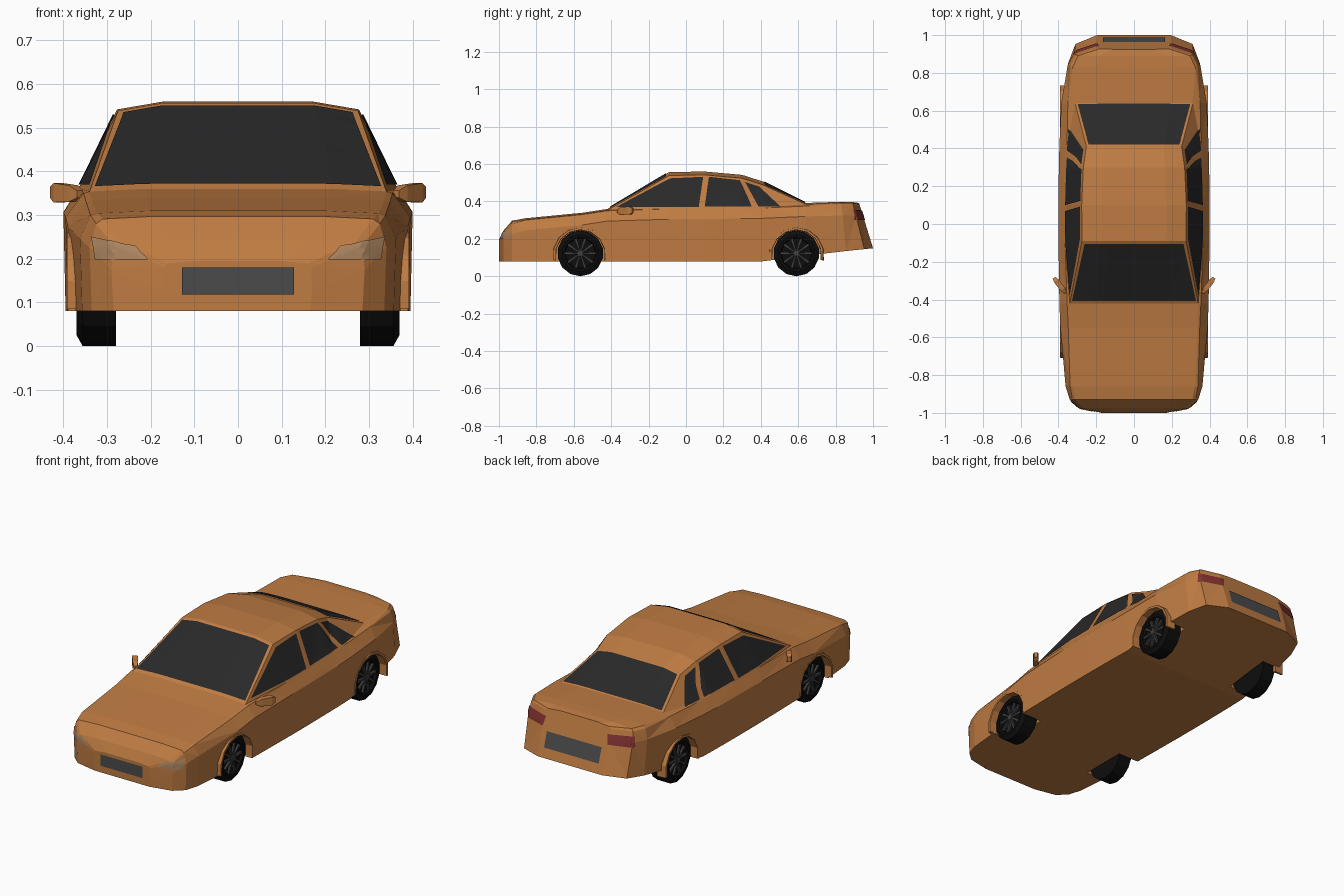
import bpy, bmesh
from math import sin, cos, pi, radians
from mathutils import Vector
from mathutils.bvhtree import BVHTree

if "Cube" in bpy.data.objects:
    bpy.data.objects.remove(bpy.data.objects["Cube"])


def material(name, rgb):
    m = bpy.data.materials.new(name)
    m.diffuse_color = (*rgb, 1)
    m.use_nodes = True
    m.node_tree.nodes["Principled BSDF"].inputs["Base Color"].default_value = m.diffuse_color
    return m


PAINT = material("paint", (0.52, 0.20, 0.055))
GLASS = material("glass", (0.022, 0.022, 0.022))
RUBBER = material("rubber", (0.004, 0.004, 0.004))
METAL = material("metal", (0.05, 0.05, 0.05))
PLATE = material("plate", (0.07, 0.07, 0.07))
LENS = material("lens", (0.42, 0.24, 0.12))
RED = material("red_lens", (0.22, 0.03, 0.03))


def add_loft(bm, rings):
    """Skin a row of equal closed rings and cap both ends."""
    vs = [[bm.verts.new(p) for p in r] for r in rings]
    n = len(vs[0])
    for a, b in zip(vs, vs[1:]):
        for i in range(n):
            bm.faces.new((a[i], a[(i + 1) % n], b[(i + 1) % n], b[i]))
    bm.faces.new(vs[0])
    bm.faces.new(vs[-1])


def finish(name, bm, mat, solid=True):
    if solid:
        bmesh.ops.recalc_face_normals(bm, faces=bm.faces[:])
    me = bpy.data.meshes.new(name)
    bm.to_mesh(me)
    bm.free()
    if mat:
        me.materials.append(mat)
    ob = bpy.data.objects.new(name, me)
    bpy.context.collection.objects.link(ob)
    return ob


def loft(name, rings, mat):
    bm = bmesh.new()
    add_loft(bm, rings)
    return finish(name, bm, mat)


# Body: cross-sections along y
# y, half width, floor z, belt half width, belt z, top half width, top z, lean
STATIONS = [
    (-1.00, .170, .08, .168, .180, .160, .195, 0),
    (-.975, .290, .08, .285, .230, .270, .245, 0),
    (-.93, .340, .08, .325, .280, .310, .297, 0),
    (-.86, .362, .08, .338, .300, .322, .310, 0),
    (-.55, .390, .08, .348, .330, .335, .340, 0),
    (-.42, .395, .08, .354, .350, .340, .360, 0),
    (-.09, .400, .08, .365, .360, .275, .557, 0),
    (.10, .400, .08, .365, .362, .277, .560, 0),
    (.30, .398, .08, .360, .363, .268, .542, 0),
    (.41, .395, .08, .355, .365, .252, .507, 0),
    (.64, .385, .11, .350, .375, .312, .392, 0),
    (.83, .352, .135, .338, .380, .325, .398, .1),
    (.89, .315, .145, .308, .378, .295, .397, .25),
    (.925, .200, .15, .198, .375, .185, .392, .31),
]


def section(y, w, zb, wb, zbelt, wt, zt, lean):
    drop = .018 if zt > .5 else .006
    half = [(wt * .62, zt), (wt, zt - drop), (wb, zbelt), (w, zbelt - .055), (w - .005, zb)]
    ring = half + [(-x, z) for x, z in reversed(half)]
    return [(x, y + lean * (zt - z), z) for x, z in ring]


bm = bmesh.new()
add_loft(bm, [section(*s) for s in STATIONS])
bmesh.ops.recalc_face_normals(bm, faces=bm.faces[:])
bmesh.ops.triangulate(bm, faces=bm.faces[:])
skin = BVHTree.FromBMesh(bm)
body = finish("body", bm, PAINT)


def panel(name, corners, axis, mat, n=8, lift=.004):
    """Lay a four-cornered patch on the body, projected along an axis."""
    axis = Vector(axis)
    c = [Vector(p) for p in corners]
    bm = bmesh.new()
    grid = []
    for j in range(n + 1):
        row = []
        for i in range(n + 1):
            u, v = i / n, j / n
            p = c[0].lerp(c[1], u).lerp(c[3].lerp(c[2], u), v)
            hit, nor, _, _ = skin.ray_cast(p - axis * 2, axis)
            if hit is None:
                hit, nor, _, _ = skin.find_nearest(p)
            row.append(bm.verts.new(hit + nor * lift))
        grid.append(row)
    for a, b in zip(grid, grid[1:]):
        for i in range(n):
            bm.faces.new((a[i], a[i + 1], b[i + 1], b[i]))
    bm.normal_update()
    if sum((f.normal.dot(axis) for f in bm.faces)) > 0:
        bmesh.ops.reverse_faces(bm, faces=bm.faces[:])
    return finish(name, bm, mat, False)


# Front and rear glass, grille panel, rear plate
panel("windscreen", [(-.328, -.405, 0), (.328, -.405, 0), (.262, -.105, 0), (-.262, -.105, 0)],
      (0, 0, -1), GLASS, 12)
panel("rear_window", [(-.240, .418, 0), (.240, .418, 0), (.298, .635, 0), (-.298, .635, 0)],
      (0, 0, -1), GLASS, 12)
panel("front_plate", [(-.128, 0, .118), (.128, 0, .118), (.128, 0, .18), (-.128, 0, .18)],
      (0, 1, 0), PLATE, 4)
panel("rear_plate", [(-.165, 0, .20), (.165, 0, .20), (.165, 0, .28), (-.165, 0, .28)],
      (0, -1, 0), PLATE, 4)

SIDE_WINDOWS = {  # (y, z) corners
    "front_door_window": [(-.375, .368), (.068, .368), (.092, .530), (-.085, .522)],
    "rear_door_window": [(.100, .370), (.352, .370), (.288, .512), (.122, .530)],
    "quarter_window": [(.388, .370), (.505, .370), (.390, .478), (.315, .502)],
}


def circle(x, r, y, z, n=14):
    return [(x, y + r * sin(2 * pi * k / n), z + r * cos(2 * pi * k / n)) for k in range(n)]


TYRE = [(.28, .07), (.28, .123), (.356, .123), (.370, .098), (.368, .085), (.352, .080)]

for s, side in ((1, "left"), (-1, "right")):
    # Side glass and lamps
    for name, pts in SIDE_WINDOWS.items():
        panel(f"{side}_{name}", [(0, y, z) for y, z in pts], (-s, 0, 0), GLASS)
    panel(f"{side}_headlight", [(s * x, 0, z) for x, z in
          ((.205, .198), (.325, .198), (.334, .250), (.235, .228))], (0, 1, 0), LENS)
    panel(f"{side}_tail_light", [(s * x, 0, z) for x, z in
          ((.195, .300), (.322, .300), (.315, .355), (.185, .350))], (0, -1, 0), RED)

    # Door mirror
    mirror = []
    for t, h, d in ((0, .008, .008), (.25, .019, .014), (.8, .022, .014), (1, .013, .008)):
        x, y, z = .362 + .062 * t, -.365 + .08 * t, .348 + .004 * t
        mirror.append([(s * (x + a * d * .8), y - a * d * .6, z + b * h)
                       for a, b in ((-1, -1), (1, -1), (1, 1), (-1, 1))])
    loft(f"{side}_mirror", mirror, PAINT)

    for end, wy, edge in (("front", -.565, .392), ("rear", .59, .392)):
        # Wheel well cut into the body
        cutter = loft(f"{side}_{end}_well_cutter",
                      [circle(s * .265, .136, wy, .115, 16), circle(s * .5, .136, wy, .115, 16)], PAINT)
        cutter.hide_render = True
        cutter.hide_set(True)
        mod = body.modifiers.new("well", 'BOOLEAN')
        mod.operation = 'DIFFERENCE'
        mod.solver = 'EXACT'
        mod.object = cutter

        # Arch lip
        lip = []
        for k in range(9):
            a = radians(-12 + 204 * k / 8)
            lip.append([(s * x, wy + r * cos(a), .115 + r * sin(a)) for x, r in
                        ((.34, .132), (edge, .134), (edge, .146), (.34, .150))])
        loft(f"{side}_{end}_arch", lip, PAINT)

        # Tyre and rim spokes
        loft(f"{side}_{end}_tyre", [circle(s * x, r, wy, .123) for x, r in TYRE], RUBBER)
        bm = bmesh.new()
        for k in range(10):
            a = 2 * pi * k / 10
            rings = []
            for r, h, x in ((.012, .004, .366), (.081, .007, .362)):
                rings.append([(s * px, wy + r * cos(a) - q * sin(a), .123 + r * sin(a) + q * cos(a))
                              for px, q in ((.351, -h), (x, -h), (x, h), (.351, h))])
            add_loft(bm, rings)
        add_loft(bm, [circle(s * .351, .022, wy, .123, 10), circle(s * .369, .016, wy, .123, 10)])
        finish(f"{side}_{end}_rim", bm, METAL)
